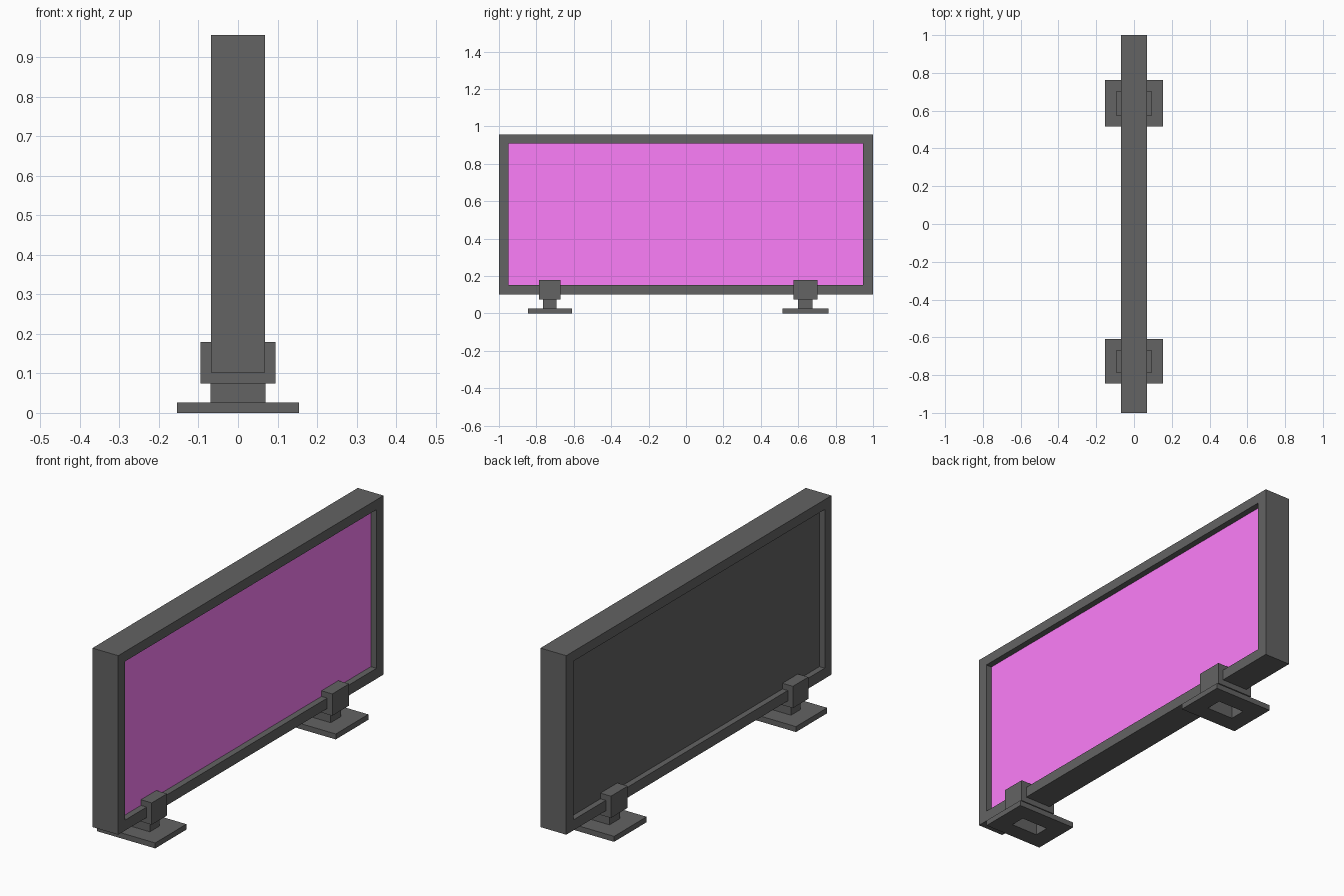
import bpy, bmesh

if "Cube" in bpy.data.objects:
    bpy.data.objects.remove(bpy.data.objects["Cube"])

DARK = (0.125, 0.125, 0.125, 1)
PINK = (0.98, 0.21, 0.95, 1)


def material(name, color):
    mat = bpy.data.materials.new(name)
    mat.diffuse_color = color
    mat.use_nodes = True
    mat.node_tree.nodes["Principled BSDF"].inputs["Base Color"].default_value = mat.diffuse_color
    return mat


dark, pink = material("dark_grey", DARK), material("pink", PINK)


def loft(name, rects, upright=False, closed=False, caps=False, mat=dark):
    """Skin rectangles (u0, u1, v0, v1, level); upright ones lie in YZ and step along x."""
    bm = bmesh.new()
    loops = []
    for u0, u1, v0, v1, h in rects:
        corners = [(u0, v0), (u1, v0), (u1, v1), (u0, v1)]
        loops.append([bm.verts.new((h, u, v) if upright else (u, v, h)) for u, v in corners])
    pairs = list(zip(loops, loops[1:]))
    if closed:
        pairs.append((loops[-1], loops[0]))
    for a, b in pairs:
        for i in range(4):
            j = (i + 1) % 4
            bm.faces.new((a[i], a[j], b[j], b[i]))
    if caps:
        bm.faces.new(loops[0][::-1])
        if len(loops) > 1:
            bm.faces.new(loops[-1])
    if len(loops) > 1:
        bmesh.ops.recalc_face_normals(bm, faces=bm.faces[:])
    elif rects[0][4] > 0:
        bmesh.ops.reverse_faces(bm, faces=bm.faces[:])
    mesh = bpy.data.meshes.new(name)
    bm.to_mesh(mesh)
    bm.free()
    mesh.materials.append(mat)
    obj = bpy.data.objects.new(name, mesh)
    bpy.context.collection.objects.link(obj)
    return obj


# Picture-frame style border
OUTER = (-1.0, 1.0, 0.102, 0.956)
INNER = (-0.949, 0.947, 0.152, 0.909)
X = 0.068
loft("frame", [(*OUTER, -X), (*OUTER, X), (*INNER, X), (*INNER, -X)],
     upright=True, closed=True)

# Recessed coloured screen and grey back panel
loft("screen", [(*INNER, 0.038)], upright=True, caps=True, mat=pink)
loft("back_panel", [(*INNER, -0.04)], upright=True, caps=True)

# Two feet: plate with a socket, hollow stem, clamp block around the frame
for side, plate, stem, clamp in (
        ("left", (-0.844, -0.609), (-0.764, -0.692), (-0.786, -0.67)),
        ("right", (0.517, 0.762), (0.599, 0.677), (0.575, 0.702))):
    p = (-0.154, 0.154, *plate)
    s = (-0.07, 0.07, *stem)
    c = (-0.095, 0.095, *clamp)
    loft(side + "_foot_plate", [(*p, 0), (*p, 0.026), (*s, 0.026), (*s, 0)], closed=True)
    loft(side + "_foot_stem", [(*s, 0.026), (*s, 0.075)])
    loft(side + "_foot_clamp", [(*c, 0.075), (*c, 0.179)], caps=True)
